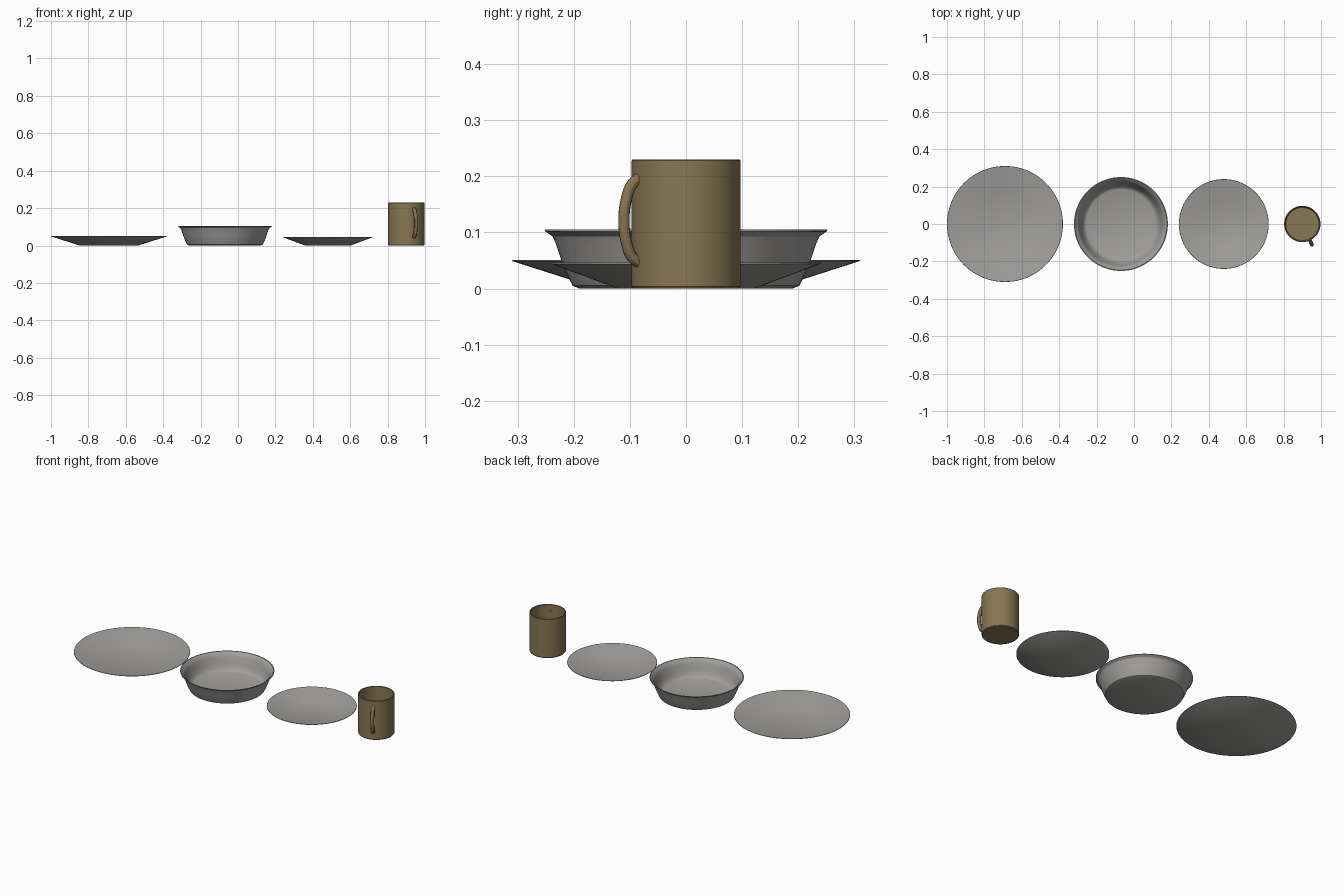
import bpy
import bmesh
import math

if "Cube" in bpy.data.objects:
    bpy.data.objects.remove(bpy.data.objects["Cube"])


def material(name, rgb):
    m = bpy.data.materials.new(name)
    m.diffuse_color = (*rgb, 1.0)
    m.use_nodes = True
    m.node_tree.nodes["Principled BSDF"].inputs["Base Color"].default_value = m.diffuse_color
    return m


GREY = material("stoneware grey", (0.36, 0.35, 0.335))
BROWN = material("olive brown", (0.25, 0.185, 0.085))


def smooth(obj):
    bpy.ops.object.select_all(action='DESELECT')
    obj.select_set(True)
    bpy.context.view_layer.objects.active = obj
    bpy.ops.object.shade_smooth_by_angle(angle=math.radians(30))


def lathe(name, x, profile, mat, sides=96):
    """Revolve an (r, z) profile, running from bottom centre to inner floor centre."""
    bm = bmesh.new()
    verts = [bm.verts.new((r, 0, z)) for r, z in profile]
    edges = [bm.edges.new(p) for p in zip(verts, verts[1:])]
    bmesh.ops.spin(bm, geom=verts + edges, axis=(0, 0, 1), cent=(0, 0, 0),
                   angle=math.tau, steps=sides, use_duplicate=False)
    bmesh.ops.remove_doubles(bm, verts=bm.verts, dist=0.0001)
    bmesh.ops.recalc_face_normals(bm, faces=bm.faces)
    me = bpy.data.meshes.new(name)
    bm.to_mesh(me)
    bm.free()
    me.materials.append(mat)
    obj = bpy.data.objects.new(name, me)
    obj.location.x = x
    bpy.context.collection.objects.link(obj)
    smooth(obj)
    return obj


def plate(name, x, rim, base, height):
    lathe(name, x, [(0, 0), (base, 0), (rim, height - 0.002), (rim - 0.001, height),
                    (rim - 0.004, height), (base + 0.012, 0.007), (0, 0.007)], GREY)


# Plates
plate("large_plate", -0.69, 0.31, 0.157, 0.051)
plate("small_plate", 0.48, 0.24, 0.122, 0.046)

# Bowl with a flared rim
lathe("bowl", -0.07, [
    (0, 0), (0.19, 0), (0.202, 0.005), (0.212, 0.025), (0.222, 0.05), (0.232, 0.08),
    (0.238, 0.093), (0.251, 0.102), (0.251, 0.105), (0.246, 0.105),
    (0.232, 0.094), (0.225, 0.08), (0.215, 0.05), (0.205, 0.026), (0.194, 0.012),
    (0.185, 0.008), (0, 0.008)], GREY)

# Mug body
MUG_X = 0.90
lathe("mug_body", MUG_X, [
    (0, 0), (0.094, 0), (0.097, 0.004), (0.097, 0.228), (0.0955, 0.23),
    (0.0925, 0.23), (0.091, 0.228), (0.091, 0.012), (0.088, 0.009), (0, 0.009)], BROWN)

# Mug handle: a round tube bent into a C, turned towards the front
curve = bpy.data.curves.new("mug_handle", 'CURVE')
curve.dimensions = '3D'
curve.bevel_depth = 0.01
curve.bevel_resolution = 4
curve.resolution_u = 10
curve.use_fill_caps = True
path = [(0.0925, 0.196), (0.106, 0.186), (0.117, 0.160), (0.122, 0.121),
        (0.117, 0.082), (0.106, 0.056), (0.0925, 0.046)]
spline = curve.splines.new('BEZIER')
spline.bezier_points.add(len(path) - 1)
for p, (r, z) in zip(spline.bezier_points, path):
    p.co = (r, 0, z)
    p.handle_left_type = p.handle_right_type = 'AUTO'
curve.materials.append(BROWN)
handle = bpy.data.objects.new("mug_handle", curve)
handle.location.x = MUG_X
handle.rotation_euler.z = math.radians(-65)
bpy.context.collection.objects.link(handle)
bpy.ops.object.select_all(action='DESELECT')
handle.select_set(True)
bpy.context.view_layer.objects.active = handle
bpy.ops.object.convert(target='MESH')
smooth(bpy.context.view_layer.objects.active)
